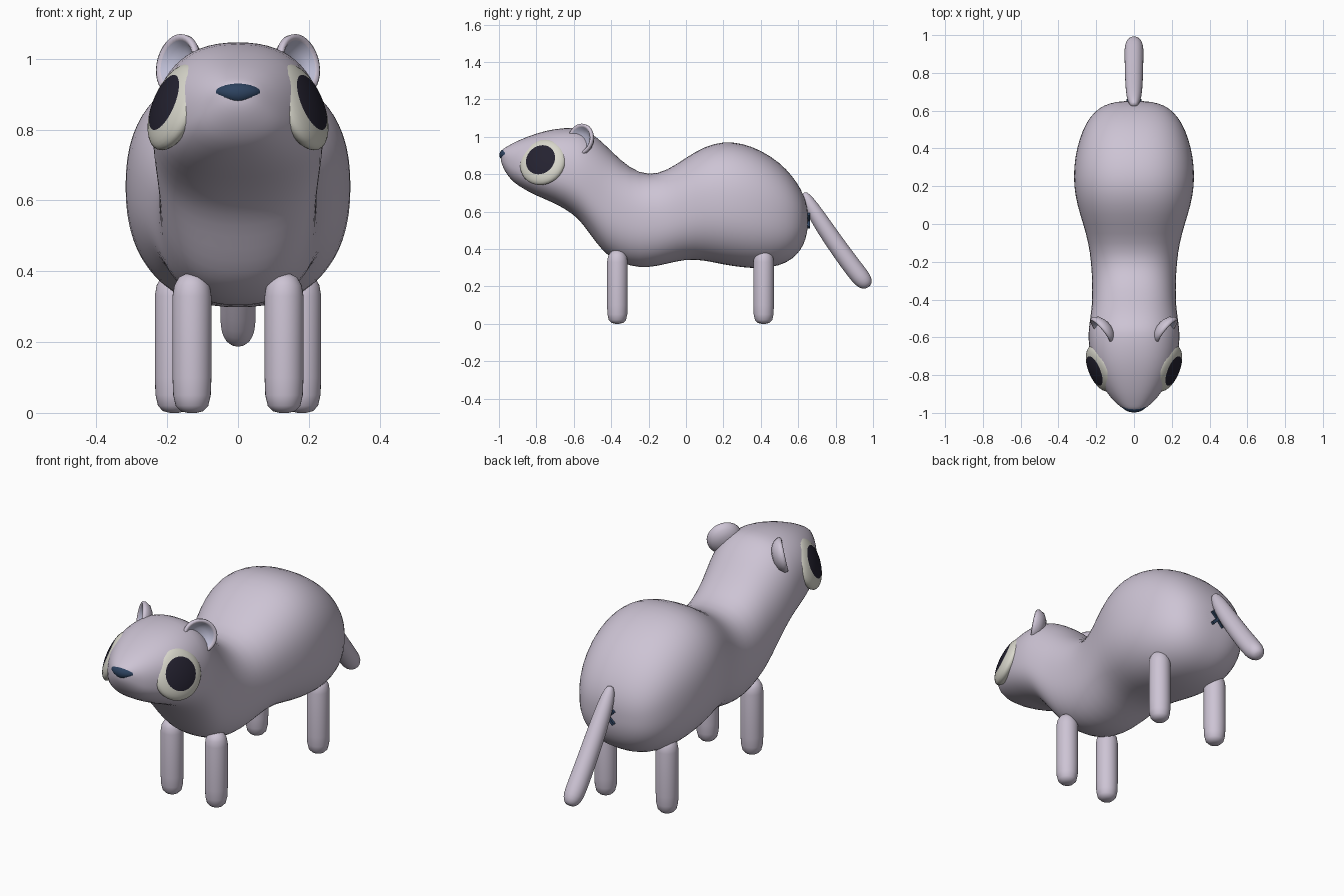
import bpy, bmesh, math
from mathutils import Vector, Matrix

if "Cube" in bpy.data.objects:
    bpy.data.objects.remove(bpy.data.objects["Cube"])


def material(name, rgb):
    m = bpy.data.materials.new(name)
    m.diffuse_color = (*rgb, 1)
    m.use_nodes = True
    m.node_tree.nodes["Principled BSDF"].inputs["Base Color"].default_value = m.diffuse_color
    return m


FUR = material("lilac fur", (0.61, 0.55, 0.66))
INNER = material("pale blue inner ear", (0.51, 0.51, 0.66))
CREAM = material("cream eye", (0.70, 0.69, 0.61))
DARK = material("dark pupil", (0.018, 0.016, 0.030))
NAVY = material("navy nose", (0.026, 0.055, 0.115))


def finish(bm, name, mats, subsurf=0, smooth=True):
    bmesh.ops.recalc_face_normals(bm, faces=bm.faces)
    for f in bm.faces:
        f.smooth = smooth
    me = bpy.data.meshes.new(name)
    bm.to_mesh(me)
    bm.free()
    for m in mats:
        me.materials.append(m)
    ob = bpy.data.objects.new(name, me)
    bpy.context.collection.objects.link(ob)
    if subsurf:
        mod = ob.modifiers.new("smooth", 'SUBSURF')
        mod.levels = mod.render_levels = subsurf
    return ob


def loft(name, rings, mats, subsurf=0, second_from=999):
    """Skin a list of point rings; bands from second_from on use material 1."""
    bm = bmesh.new()
    vs = [[bm.verts.new(p) for p in r] for r in rings]
    n = len(vs[0])
    for k, (a, b) in enumerate(zip(vs, vs[1:])):
        for i in range(n):
            f = bm.faces.new((a[i], a[(i + 1) % n], b[(i + 1) % n], b[i]))
            f.material_index = int(k >= second_from)
    bm.faces.new(vs[0])
    bm.faces.new(vs[-1]).material_index = int(len(vs) > second_from)
    return finish(bm, name, mats, subsurf)


def lathe(name, profile, centre, axis, mats, n=32, **kw):
    """Spin (radius, height) points about an axis through centre."""
    rot = Vector(axis).to_track_quat('Z', 'Y')
    rings = [[Vector(centre) + rot @ Vector((r * math.cos(t), r * math.sin(t), h))
              for t in (2 * math.pi * i / n for i in range(n))] for r, h in profile]
    return loft(name, rings, mats, **kw)


def section(y, zb, zt, w, zc=None, n=32, e=2 / 2.35):
    """Egg-shaped cross-section: widest at height zc."""
    zc = (zb + zt) / 2 if zc is None else zc
    pts = []
    for i in range(n):
        t = 2 * math.pi * (i + 0.5) / n
        c, s = math.cos(t), math.sin(t)
        x = math.copysign(abs(c) ** e, c) * w
        z = math.copysign(abs(s) ** e, s) * ((zt - zc) if s > 0 else (zc - zb))
        pts.append(Vector((x, y, zc + z)))
    return pts


# head, neck and body in one skin: y, bottom, top, half width, widest height
BODY = [(-0.99, 0.875, 0.91, 0.02), (-0.984, 0.85, 0.93, 0.045), (-0.968, 0.815, 0.942, 0.072),
        (-0.94, 0.775, 0.958, 0.105, 0.85), (-0.90, 0.738, 0.98, 0.14, 0.84),
        (-0.80, 0.683, 1.02, 0.203, 0.82), (-0.70, 0.645, 1.045, 0.236, 0.81),
        (-0.60, 0.585, 1.05, 0.243, 0.79), (-0.55, 0.53, 1.042, 0.24, 0.77),
        (-0.50, 0.46, 1.015, 0.233, 0.73), (-0.45, 0.395, 0.975, 0.226, 0.68),
        (-0.40, 0.35, 0.925, 0.222, 0.62), (-0.30, 0.305, 0.83, 0.222), (-0.20, 0.298, 0.793, 0.228),
        (-0.10, 0.32, 0.82, 0.242), (0.0, 0.345, 0.89, 0.27), (0.10, 0.338, 0.95, 0.302),
        (0.20, 0.315, 0.977, 0.32), (0.30, 0.30, 0.967, 0.32), (0.40, 0.293, 0.93, 0.305),
        (0.50, 0.308, 0.865, 0.273), (0.57, 0.345, 0.79, 0.232), (0.615, 0.395, 0.72, 0.185),
        (0.64, 0.45, 0.66, 0.13), (0.652, 0.51, 0.60, 0.06)]
loft("body", [section(*s) for s in BODY], [FUR], subsurf=1)

# legs: rounded posts
LEG = [(0.012, 0), (0.032, 0.005), (0.046, 0.02), (0.053, 0.05), (0.055, 0.10), (0.055, 0.33),
       (0.050, 0.36), (0.037, 0.383), (0.015, 0.394)]
for side, s in (("left", 1), ("right", -1)):
    lathe("front_leg_" + side, LEG, (s * 0.13, -0.367, 0), (0, 0, 1), [FUR])
    lathe("back_leg_" + side, LEG, (s * 0.18, 0.415, 0), (0, 0, 1), [FUR])

    # ears: cups opening forward and outward
    lathe("ear_" + side,
          [(0.01, -0.044), (0.04, -0.039), (0.07, -0.024), (0.086, 0.0), (0.086, 0.014),
           (0.078, 0.019), (0.068, 0.012), (0.058, -0.004), (0.035, -0.016), (0.008, -0.02)],
          (s * 0.165, -0.56, 0.983), (s * 0.75, -0.62, 0.2), [FUR, INNER], second_from=6)

    # eyes: flattened balls with a dark cap as the pupil
    ball = [(0.13 * math.sin(t), -0.047 * math.cos(t))
            for t in (math.radians(d) for d in (2, *range(10, 180, 10), 178))]
    lathe("eye_" + side, ball, (s * 0.178, -0.765, 0.864), (s * 0.86, -0.36, 0.36),
          [CREAM, DARK], second_from=14)

# nose: a flattened ball, narrower at the bottom
bm = bmesh.new()
bmesh.ops.create_uvsphere(bm, u_segments=24, v_segments=14, radius=1)
for v in bm.verts:
    taper = 1 if v.co.z > 0 else 1 + 0.35 * v.co.z
    x = v.co.x * taper
    v.co = Vector((x * 0.067, -0.972 + v.co.y * 0.026 + 0.012 * x * x, 0.903 + v.co.z * 0.029))
finish(bm, "nose", [NAVY])

# tail: drooping tube, (y, z, radius)
TAIL = [(0.628, 0.700, 0.012), (0.638, 0.682, 0.026), (0.67, 0.625, 0.040), (0.74, 0.515, 0.047),
        (0.83, 0.385, 0.049), (0.91, 0.278, 0.051), (0.945, 0.235, 0.049), (0.965, 0.210, 0.038),
        (0.976, 0.196, 0.018)]
d = Vector((0, 0.58, -0.81)).normalized()
up = Vector((0, 0.81, 0.58)).normalized()
loft("tail", [[Vector((0, y, z)) + Vector((1, 0, 0)) * r * math.cos(t) + up * r * math.sin(t)
               for t in (2 * math.pi * i / 24 for i in range(24))] for y, z, r in TAIL],
     [FUR], subsurf=1)

# small crossed mark under the tail
bm = bmesh.new()
for a in (45, -45):
    bmesh.ops.create_cube(bm, size=1, matrix=Matrix.Translation((0, 0.652, 0.55))
                          @ Matrix.Rotation(math.radians(a), 4, 'Y')
                          @ Matrix.Diagonal((0.10, 0.022, 0.016, 1)))
finish(bm, "rear_mark", [NAVY], smooth=False)
